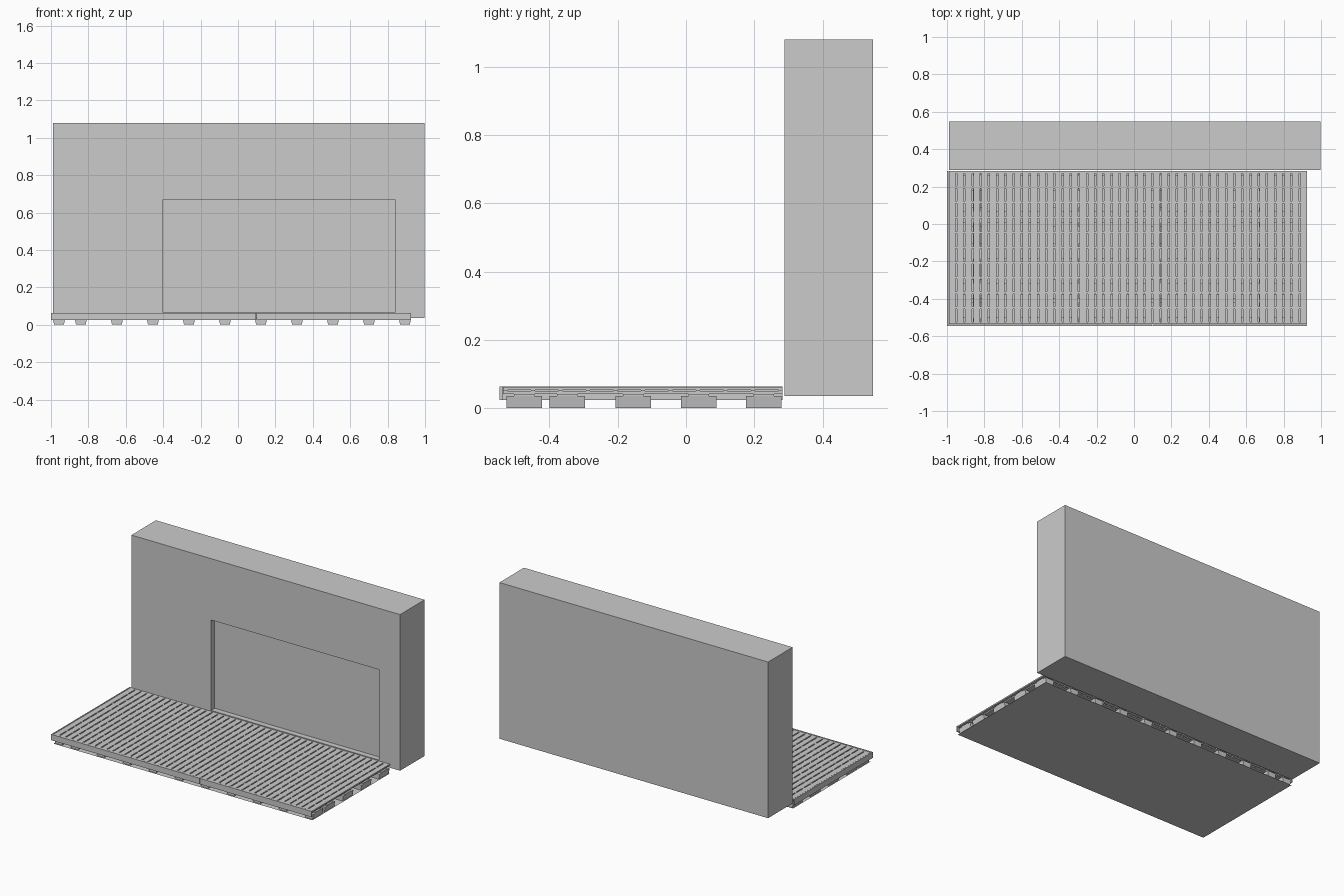
import bpy
import bmesh

cube = bpy.data.objects.get("Cube")
if cube:
    bpy.data.objects.remove(cube, do_unlink=True)

grey = bpy.data.materials.new("plain grey")
grey.use_nodes = True
colour = (0.6, 0.6, 0.6, 1)
grey.diffuse_color = colour
grey.node_tree.nodes["Principled BSDF"].inputs["Base Color"].default_value = colour


def add_box(bm, x, y, z, taper=0.0):
    """Box between (low, high) limits; taper narrows the bottom along x."""
    verts = bmesh.ops.create_cube(bm, size=1)["verts"]
    for v in verts:
        low = v.co.z < 0
        sx, sy = v.co.x, v.co.y
        v.co.x = (x[0] + x[1]) / 2 + sx * (x[1] - x[0] - (taper if low else 0))
        v.co.y = (y[0] + y[1]) / 2 + sy * (y[1] - y[0])
        v.co.z = z[0] if low else z[1]


def finish(name, bm):
    mesh = bpy.data.meshes.new(name)
    bm.to_mesh(mesh)
    bm.free()
    mesh.materials.append(grey)
    obj = bpy.data.objects.new(name, mesh)
    bpy.context.collection.objects.link(obj)
    return obj


def boxes(name, limits, taper=0.0):
    bm = bmesh.new()
    for x, y, z in limits:
        add_box(bm, x, y, z, taper)
    return finish(name, bm)


LEFT, RIGHT = -0.99, 0.925
FRONT, BACK = -0.535, 0.283
PITCH = 0.0437
GAP = 0.008

# Wall with a shallow doorway recess
wall = boxes("wall", [((-0.99, 0.997), (0.288, 0.547), (0.036, 1.08))])
cutter = boxes("doorway_cutter", [((-0.4, 0.84), (0.2, 0.325), (0.066, 0.67))])
cutter.hide_render = True
cut = wall.modifiers.new("doorway", "BOOLEAN")
cut.operation = "DIFFERENCE"
cut.solver = "EXACT"
cut.object = cutter
bpy.context.view_layer.objects.active = wall
bpy.ops.object.modifier_apply(modifier=cut.name)
bpy.data.objects.remove(cutter, do_unlink=True)

# Deck boards running front to back
boards = []
for i in range(44):
    end = RIGHT - i * PITCH
    start = max(LEFT, end - PITCH + GAP)
    boards.append(((start, end), (FRONT, BACK), (0.054, 0.063)))
boxes("deck_boards", boards)

# Cross ribs that bridge the slots between boards
ribs = []
for i in range(11):
    y = FRONT + 0.006 + i * (BACK - FRONT - 0.012) / 10
    ribs.append(((LEFT, RIGHT - 0.003), (y - 0.006, y + 0.006), (0.05, 0.0625)))
boxes("cross_ribs", ribs)

# Supporting grid: pads, bearers and joists
pad_x = [-0.957] + [-0.84 + i * 0.1925 for i in range(10)]
pad_y = [-0.473, -0.348, -0.155, 0.037, 0.228]
boxes("bearers", [((x - 0.02, x + 0.02), (FRONT, BACK), (0.042, 0.05))
                  for x in pad_x])
boxes("joists", [((LEFT, RIGHT), (y - 0.03, y + 0.03), (0.034, 0.042))
                 for y in pad_y])
boxes("foot_pads", [((x - 0.033, x + 0.033), (y - 0.052, y + 0.052), (0.001, 0.036))
                    for x in pad_x for y in pad_y], taper=0.014)

# Edge trim at the front, in two lengths, and along one end
boxes("front_trim", [((-1.0, 0.097), (-0.546, -0.537), (0.025, 0.064)),
                     ((0.1, RIGHT), (-0.546, -0.537), (0.025, 0.064))])
boxes("end_trim", [((-1.0, -0.992), (-0.537, BACK), (0.025, 0.064))])

# Ground sheet, facing down
bm = bmesh.new()
corners = [(LEFT, FRONT), (LEFT, BACK), (RIGHT, BACK), (RIGHT, FRONT)]
bm.faces.new([bm.verts.new((x, y, 0)) for x, y in corners])
finish("ground_sheet", bm)
